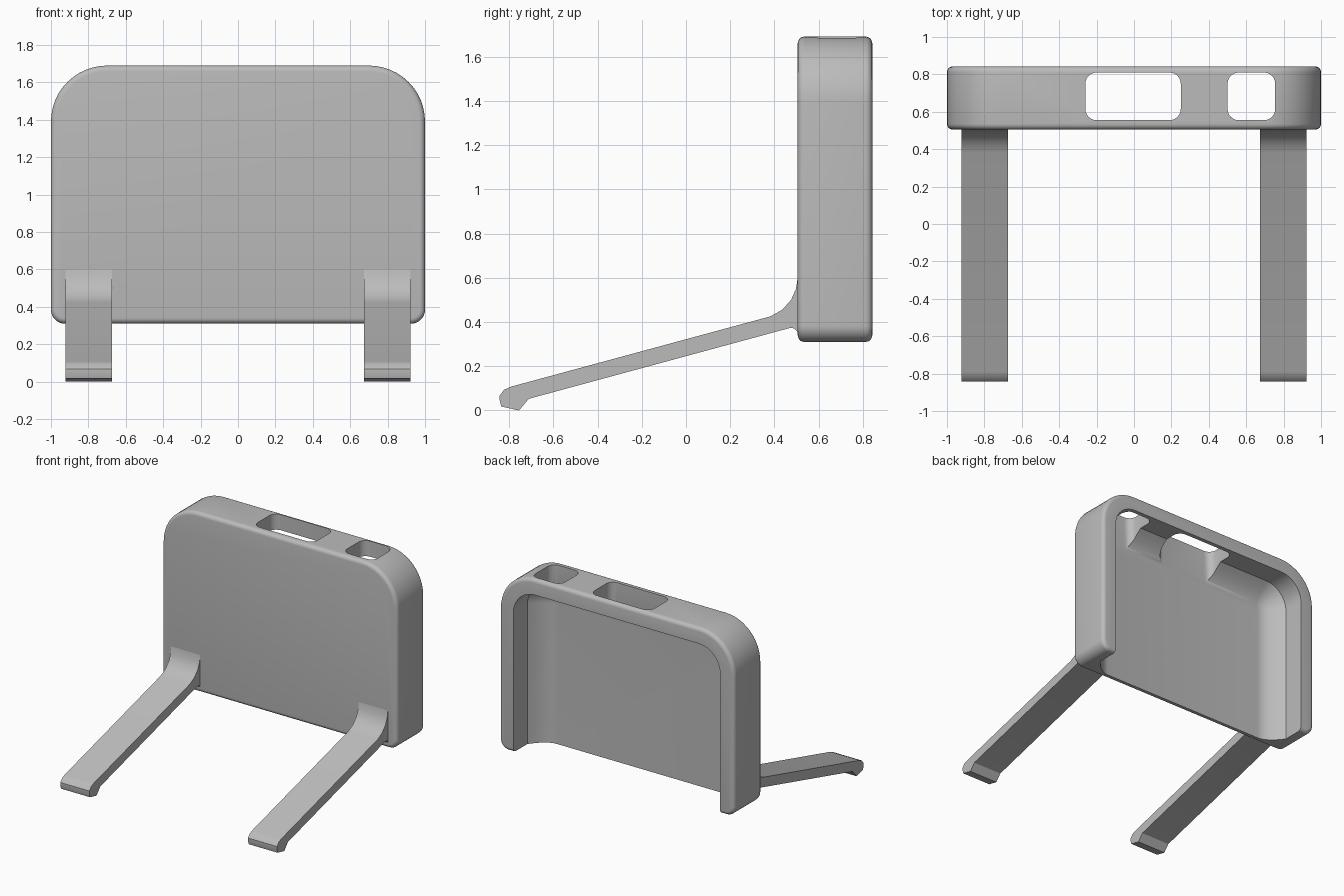
import bpy, bmesh
from math import sin, cos, pi, radians

if "Cube" in bpy.data.objects:
    bpy.data.objects.remove(bpy.data.objects["Cube"])

grey = bpy.data.materials.new("plain grey")
grey.use_nodes = True
COLOUR = (0.5, 0.5, 0.5, 1)
grey.diffuse_color = COLOUR
grey.node_tree.nodes["Principled BSDF"].inputs["Base Color"].default_value = COLOUR


def loft(name, rings):
    """Skin a closed solid over rings of equal point count."""
    bm = bmesh.new()
    loops = [[bm.verts.new(p) for p in ring] for ring in rings]
    n = len(loops[0])
    for a, b in zip(loops, loops[1:]):
        for i in range(n):
            j = (i + 1) % n
            bm.faces.new((a[i], a[j], b[j], b[i]))
    bm.faces.new(loops[0])
    bm.faces.new(loops[-1])
    bmesh.ops.recalc_face_normals(bm, faces=bm.faces)
    mesh = bpy.data.meshes.new(name)
    bm.to_mesh(mesh)
    bm.free()
    mesh.materials.append(grey)
    obj = bpy.data.objects.new(name, mesh)
    bpy.context.collection.objects.link(obj)
    return obj


def rounded(x0, x1, z0, z1, r_top, r_bottom, inset=0, steps=12):
    """Rounded rectangle, shrunk evenly by inset."""
    x0, x1, z0, z1 = x0 + inset, x1 - inset, z0 + inset, z1 - inset
    rt, rb = max(r_top - inset, 0.01), max(r_bottom - inset, 0.01)
    corners = [(x1 - rt, z1 - rt, rt), (x0 + rt, z1 - rt, rt),
               (x0 + rb, z0 + rb, rb), (x1 - rb, z0 + rb, rb)]
    points = []
    for q, (cx, cz, r) in enumerate(corners):
        for i in range(steps + 1):
            a = (q + i / steps) * pi / 2
            points.append((cx + r * cos(a), cz + r * sin(a)))
    return points


def smooth(obj):
    bpy.ops.object.select_all(action='DESELECT')
    obj.select_set(True)
    bpy.context.view_layer.objects.active = obj
    bpy.ops.object.shade_smooth_by_angle(angle=radians(30))


# Shell: rounded slab with softened front and back rims
FRONT, BACK, BEVEL = 0.505, 0.842, 0.03
arc = [i / 5 * pi / 2 for i in range(6)]
steps = [(FRONT + BEVEL * (1 - sin(a)), BEVEL * (1 - cos(a))) for a in reversed(arc)]
steps += [(BACK - BEVEL * (1 - sin(a)), BEVEL * (1 - cos(a))) for a in arc]
steps.sort()
shell = loft("holder_shell", [
    [(x, y, z) for x, z in rounded(-1, 1, 0.31, 1.69, 0.3, 0.075, inset)]
    for y, inset in steps])

# Pocket: open at the back and bottom, floor curving up towards the walls
FLOOR, CURVE, RISE = 0.552, 0.17, 0.12
levels = [(FLOOR + RISE * (i / 8) ** 2, CURVE * (1 - i / 8)) for i in range(9)]
levels.append((1.0, 0))
pocket = loft("pocket_cutter", [
    [(x, y, z) for x, z in rounded(-0.88, 0.88, -0.5, 1.57, 0.185, 0.185, inset)]
    for y, inset in levels])

# Top openings
cutters = [pocket]
for x0, x1 in ((-0.26, 0.25), (0.5, 0.755)):
    outline = rounded(x0, x1, 0.555, 0.81, 0.06, 0.06, steps=6)
    cutters.append(loft("opening_cutter",
                        [[(x, y, z) for x, y in outline] for z in (1.35, 1.8)]))

bpy.context.view_layer.objects.active = shell
for cutter in cutters:
    cutter.hide_render = True
    mod = shell.modifiers.new("cut", 'BOOLEAN')
    mod.operation = 'DIFFERENCE'
    mod.solver = 'EXACT'
    mod.object = cutter
    bpy.ops.object.modifier_apply(modifier=mod.name)
    bpy.data.objects.remove(cutter)
smooth(shell)

# Legs: sloping side profile with a filleted root and a small foot
profile = [(0.52, 0.6), (0.505, 0.6), (0.497, 0.55), (0.475, 0.5), (0.435, 0.455),
           (0.38, 0.425), (-0.79, 0.108), (-0.822, 0.094), (-0.842, 0.068),
           (-0.842, 0.045), (-0.835, 0.018), (-0.755, 0), (-0.71, 0.053),
           (0.47, 0.373), (0.49, 0.371), (0.505, 0.355), (0.52, 0.355)]
for side, name in ((1, "left_leg"), (-1, "right_leg")):
    leg = loft(name, [[(side * x, y, z) for y, z in profile] for x in (0.675, 0.922)])
    smooth(leg)
